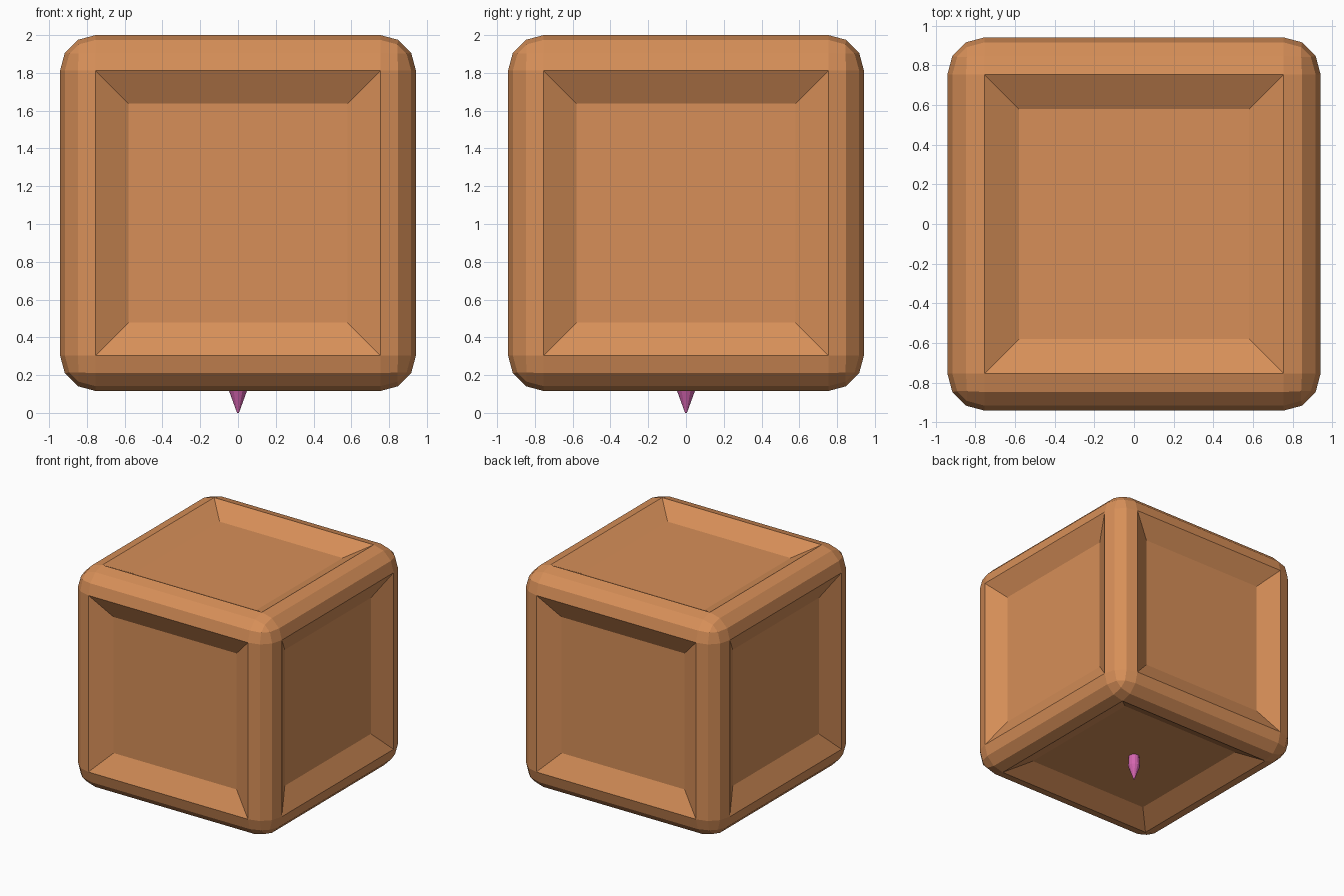
import bpy, bmesh, math
from mathutils import Matrix

if "Cube" in bpy.data.objects:
    bpy.data.objects.remove(bpy.data.objects["Cube"])

HALF, ROUND, MID_Z = 0.942, 0.188, 1.058


def material(name, color):
    m = bpy.data.materials.new(name)
    m.diffuse_color = (*color, 1)
    m.use_nodes = True
    m.node_tree.nodes["Principled BSDF"].inputs["Base Color"].default_value = m.diffuse_color
    return m


def add_object(name, bm, mat):
    me = bpy.data.meshes.new(name)
    bm.to_mesh(me)
    bm.free()
    me.materials.append(mat)
    ob = bpy.data.objects.new(name, me)
    bpy.context.collection.objects.link(ob)
    return ob


brown = material("warm brown", (0.68, 0.275, 0.098))
pink = material("orchid pink", (0.66, 0.13, 0.43))

# Rounded cube with a sloped recess in each of its six sides
bm = bmesh.new()
bmesh.ops.create_cube(bm, size=2 * HALF, matrix=Matrix.Translation((0, 0, MID_Z)))
bmesh.ops.bevel(bm, geom=bm.edges[:], offset=ROUND, segments=3, profile=0.5,
                affect='EDGES')
sides = [f for f in bm.faces if f.calc_area() > 1]
bmesh.ops.inset_individual(bm, faces=sides, thickness=0.245, depth=-0.093)
add_object("cube_body", bm, brown)

# Small pointed peg below the cube: tip, widest ring, root inside the recess
bm = bmesh.new()
N = 12
rings = []
for r, z in [(0.005, 0.0), (0.048, 0.118), (0.042, 0.24)]:
    rings.append([bm.verts.new((r * math.cos(2 * math.pi * i / N),
                                r * math.sin(2 * math.pi * i / N), z))
                  for i in range(N)])
for low, high in zip(rings, rings[1:]):
    for i in range(N):
        j = (i + 1) % N
        bm.faces.new((low[i], low[j], high[j], high[i]))
bm.faces.new(rings[0][::-1])
bm.faces.new(rings[-1])
add_object("peg", bm, pink)
